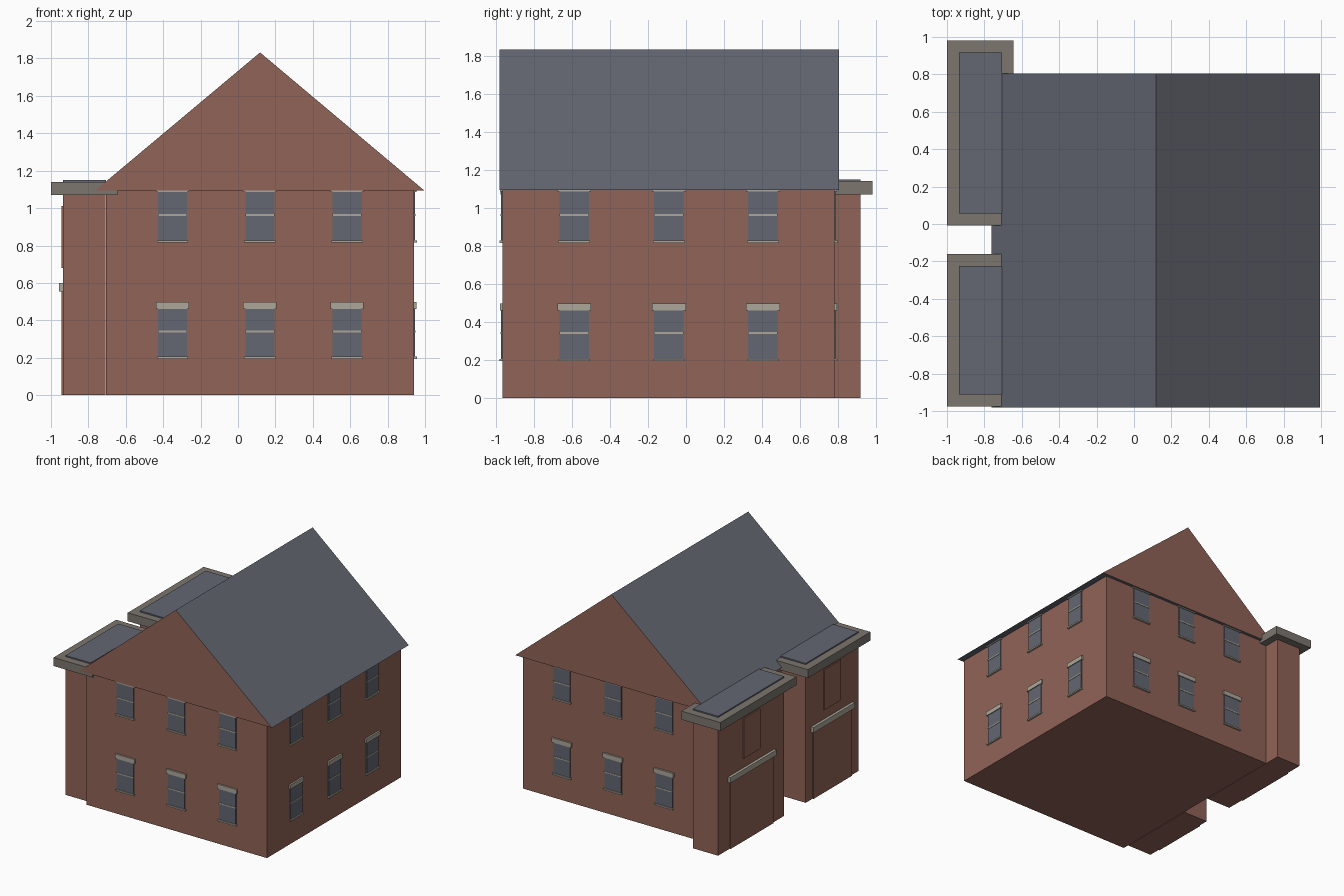
import bpy
import bmesh
from mathutils import Matrix, Vector
from math import pi

cube = bpy.data.objects.get("Cube")
if cube:
    bpy.data.objects.remove(cube, do_unlink=True)


def material(name, rgb):
    m = bpy.data.materials.new(name)
    m.use_nodes = True
    col = (*rgb, 1.0)
    m.diffuse_color = col
    m.node_tree.nodes["Principled BSDF"].inputs["Base Color"].default_value = col
    return m


BRICK = material("brick", (0.28, 0.125, 0.095))
SLATE = material("roof slate", (0.125, 0.135, 0.165))
GLASS = material("window glass", (0.125, 0.135, 0.165))
STONE = material("cornice stone", (0.20, 0.18, 0.155))
TRIM = material("pale trim", (0.42, 0.39, 0.33))


def finish(name, bm, *mats):
    bmesh.ops.recalc_face_normals(bm, faces=bm.faces)
    mesh = bpy.data.meshes.new(name)
    bm.to_mesh(mesh)
    bm.free()
    for m in mats:
        mesh.materials.append(m)
    obj = bpy.data.objects.new(name, mesh)
    bpy.context.collection.objects.link(obj)
    return obj


def box(name, x, y, z, mat, matrix=None):
    """Box from (min, max) pairs, optionally moved by a matrix."""
    lo, hi = Vector((x[0], y[0], z[0])), Vector((x[1], y[1], z[1]))
    bm = bmesh.new()
    bmesh.ops.create_cube(bm, size=1)
    bmesh.ops.scale(bm, vec=hi - lo, verts=bm.verts)
    bmesh.ops.translate(bm, vec=(lo + hi) / 2, verts=bm.verts)
    if matrix:
        bm.transform(matrix)
    return finish(name, bm, mat)


# Main block
LEFT, RIGHT, FRONT, BACK, EAVE = -0.705, 0.94, -0.965, 0.78, 1.095
box("main_walls", (LEFT, RIGHT), (FRONT, BACK), (0, EAVE), BRICK)

# Gabled roof: brick ends, slate slopes and soffit
bm = bmesh.new()
profile = [bm.verts.new((x, -0.98, z))
           for x, z in ((-0.762, EAVE), (0.995, EAVE), (0.118, 1.832))]
end = bm.faces.new(profile)
ext = bmesh.ops.extrude_face_region(bm, geom=[end], use_keep_orig=True)
bmesh.ops.translate(bm, vec=(0, 1.785, 0),
                    verts=[v for v in ext["geom"] if isinstance(v, bmesh.types.BMVert)])
bm.normal_update()
for f in bm.faces:
    f.material_index = 0 if abs(f.normal.y) > 0.9 else 1
finish("gabled_roof", bm, BRICK, SLATE)


# Windows, modelled facing -y around a wall origin
def window(name, matrix, sill, top, lintel):
    box(name + "_glass", (-0.077, 0.077), (-0.007, 0.01), (sill, top), GLASS, matrix)
    box(name + "_sill", (-0.084, 0.084), (-0.016, 0.01), (sill - 0.006, sill + 0.006), TRIM, matrix)
    mid = sill + 0.141
    box(name + "_mid_bar", (-0.077, 0.077), (-0.010, 0.01), (mid - 0.005, mid + 0.005), TRIM, matrix)
    box(name + "_lintel", (-0.089, 0.089), (-0.014, 0.01), lintel, TRIM, matrix)


walls = {
    "front": (0, [(x, FRONT) for x in (-0.35, 0.117, 0.583)]),
    "left": (pi / 2, [(RIGHT, y) for y in (-0.588, -0.09, 0.404)]),
    "back": (pi, [(x, BACK) for x in (-0.35, 0.117, 0.583)]),
}
for side, (angle, places) in walls.items():
    for i, (x, y) in enumerate(places, 1):
        mat = Matrix.Translation((x, y, 0)) @ Matrix.Rotation(angle, 4, "Z")
        window(f"{side}_lower_window_{i}", mat, 0.2, 0.465, (0.46, 0.497))
        window(f"{side}_upper_window_{i}", mat, 0.822, 1.09, (1.086, EAVE))

# Side wings with flat roofs, cornices and shallow brick panels
OUTER = -0.935
for name, y0, y1, mid, half in (("front_wing", -0.912, -0.225, -0.565, 0.25),
                                ("back_wing", 0.055, 0.917, 0.485, 0.28)):
    box(name + "_walls", (OUTER, LEFT - 0.003), (y0, y1), (0, 1.08), BRICK)
    box(name + "_cornice", (-1, -0.645), (y0 - 0.064, y1 + 0.064), (1.07, 1.14), STONE)
    box(name + "_roof_cap", (OUTER, LEFT), (y0, y1), (1.13, 1.15), SLATE)
    box(name + "_lower_panel", (OUTER - 0.009, OUTER + 0.01),
        (mid - half, mid + half), (0, 0.56), BRICK)
    box(name + "_upper_panel", (OUTER - 0.009, OUTER + 0.01),
        (mid - 0.11, mid + 0.11), (0.68, 1.01), BRICK)
    box(name + "_band", (OUTER - 0.022, OUTER + 0.01),
        (mid - half - 0.02, mid + half + 0.02), (0.555, 0.6), TRIM)
